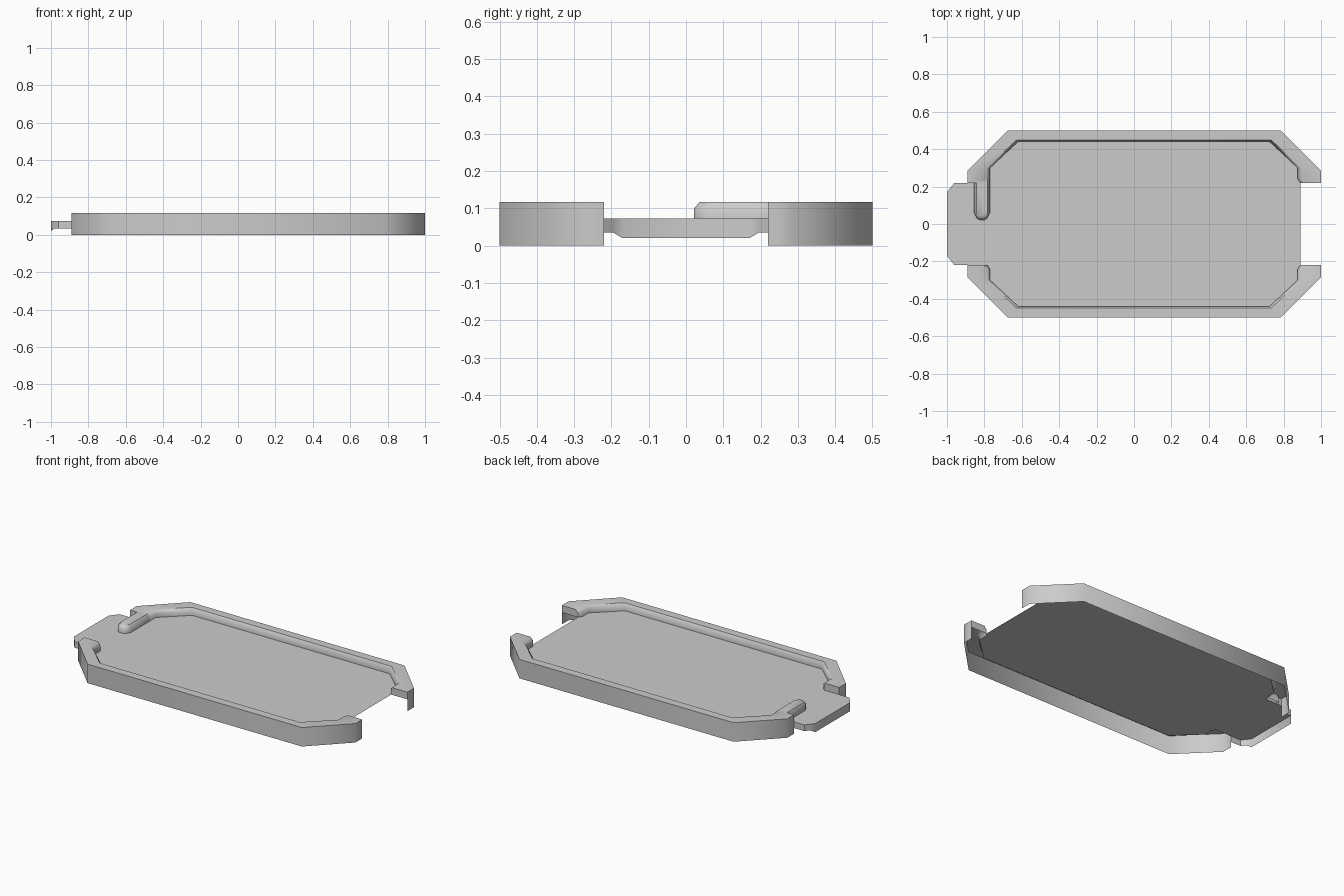
import bpy, bmesh, math

if "Cube" in bpy.data.objects:
    bpy.data.objects.remove(bpy.data.objects["Cube"])

FLOOR, LIP, TOP = 0.073, 0.1, 0.117

grey = bpy.data.materials.new("light_grey")
grey.use_nodes = True
grey.diffuse_color = (0.6, 0.6, 0.6, 1)
grey.node_tree.nodes["Principled BSDF"].inputs["Base Color"].default_value = (0.6, 0.6, 0.6, 1)


def at(path, z):
    return [(x, y, z) for x, y in path]


def blend(a, b, t):
    return [tuple(p + (q - p) * t for p, q in zip(u, v)) for u, v in zip(a, b)]


def make(name, rows, closed=False, cap=False, end_faces=()):
    """Skin a sheet across rows of points, with an optional cap and end faces."""
    bm = bmesh.new()
    grid = [[bm.verts.new(p) for p in row] for row in rows]
    n = len(rows[0])
    for a, b in zip(grid, grid[1:]):
        for i in range(n if closed else n - 1):
            j = (i + 1) % n
            bm.faces.new((a[i], a[j], b[j], b[i]))
    if cap:
        bm.faces.new(grid[-1])
    for pts in end_faces:
        bm.faces.new([bm.verts.new(p) for p in pts])
    bmesh.ops.remove_doubles(bm, verts=bm.verts, dist=0.0005)
    bmesh.ops.recalc_face_normals(bm, faces=bm.faces)
    bm.normal_update()
    # The highest level face must look up
    flat = max(bm.faces, key=lambda f: abs(f.normal.z) * f.calc_area())
    if abs(flat.normal.z) > 0.9 and flat.normal.z < 0:
        bmesh.ops.reverse_faces(bm, faces=bm.faces)
    mesh = bpy.data.meshes.new(name)
    bm.to_mesh(mesh)
    bm.free()
    mesh.materials.append(grey)
    ob = bpy.data.objects.new(name, mesh)
    bpy.context.collection.objects.link(ob)
    bpy.ops.object.select_all(action="DESELECT")
    ob.select_set(True)
    bpy.context.view_layer.objects.active = ob
    bpy.ops.object.shade_smooth_by_angle(angle=math.radians(50))
    return ob


# Outlines of the hollow rim, matched point for point
outer = [(-0.89, 0.22), (-0.89, 0.24), (-0.89, 0.285), (-0.675, 0.5),
         (0.785, 0.5), (1, 0.285), (1, 0.24), (1, 0.22)]
inner = [(-0.785, 0.22), (-0.77, 0.24), (-0.77, 0.3), (-0.62, 0.44),
         (0.725, 0.44), (0.875, 0.3), (0.875, 0.24), (0.89, 0.22)]

# Rim halves: outer skirt, top, bevelled inner edge, inner wall, short end faces
for name, s in (("back_rim", 1), ("front_rim", -1)):
    out = [(x, s * y) for x, y in outer]
    inn = [(x, s * y) for x, y in inner]
    rows = [at(out, 0), at(out, TOP), at(blend(inn, out, 0.15), TOP),
            at(inn, LIP), at(inn, FLOOR)]
    ends = [[(*out[k], FLOOR)] + [r[k] for r in rows[1:]] for k in (0, -1)]
    make(name, rows, end_faces=ends)

# Floor sheet with the tab at its end
tab = [(-0.89, 0.22), (-0.96, 0.22), (-0.98, 0.195), (-1, 0.17)]
half = tab[::-1] + inner
outline = half + [(x, -y) for x, y in reversed(half)]
make("floor", [at(outline, FLOOR)], cap=True)

# Turned-down lip around the tab
edge = tab + [(x, -y) for x, y in reversed(tab)]
drop = [(x, y, 0.02 if x < -0.99 else 0.035) for x, y in edge]
make("tab_lip", [at(edge, FLOOR), drop])

# Raised bar reaching from the back rim towards the tab
bar = [(-0.77, 0.24), (-0.77, 0.06), (-0.785, 0.03), (-0.8, 0.022),
       (-0.825, 0.022), (-0.84, 0.03), (-0.855, 0.06), (-0.855, 0.24)]
spine = [(-0.8125, max(y, 0.07)) for x, y in bar]
make("raised_bar", [at(bar, FLOOR), at(bar, LIP), at(blend(bar, spine, 0.3), TOP)],
     closed=True, cap=True)
